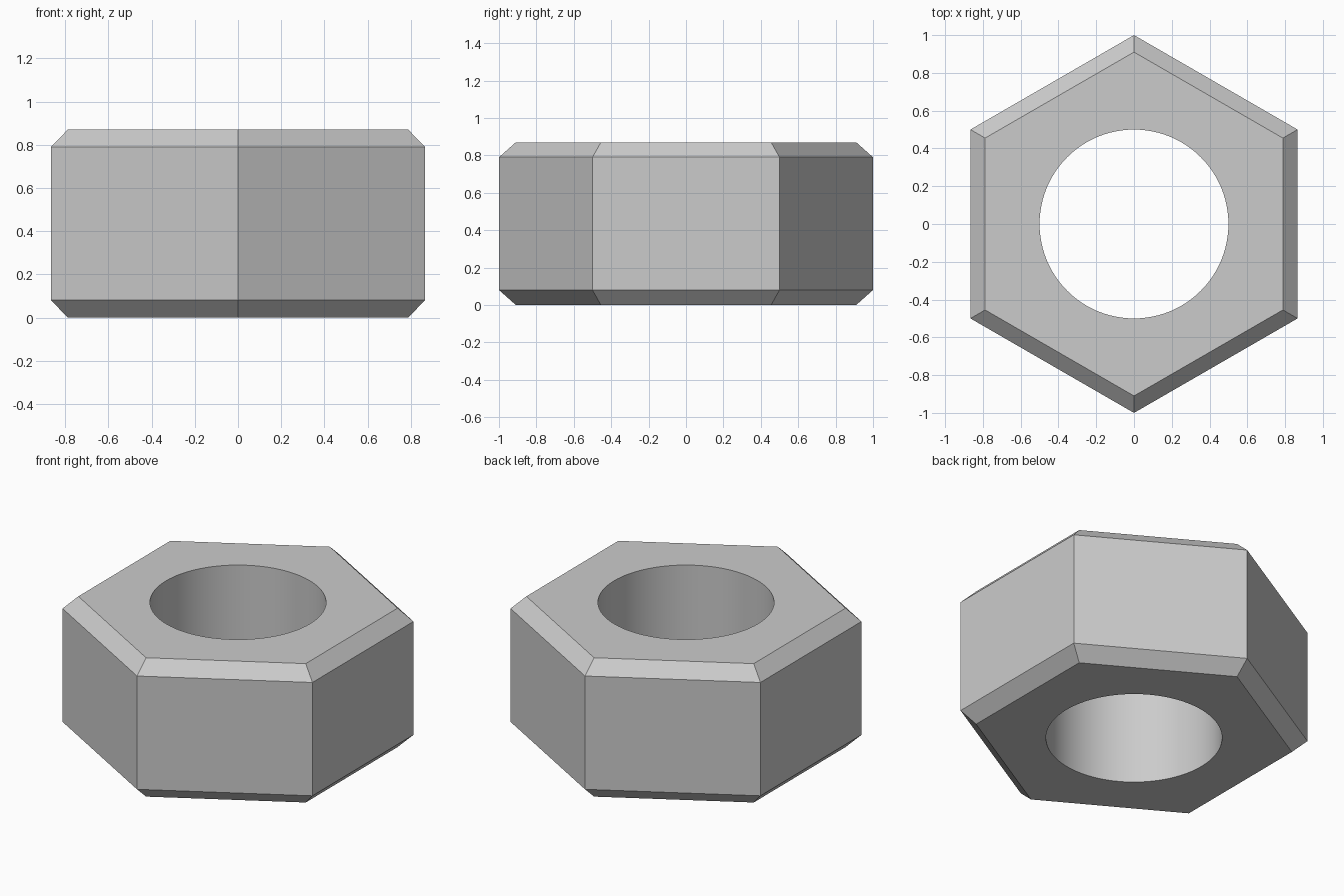
import bpy, bmesh
from math import sin, cos, pi, radians

if "Cube" in bpy.data.objects:
    bpy.data.objects.remove(bpy.data.objects["Cube"])

HEIGHT, BEVEL = 0.87, 0.08
OUTER, INNER_HEX, HOLE = 1.0, 0.91, 0.5
ARC = 16                      # hole segments per hexagon side

bm = bmesh.new()


def ring(radius, z, n):
    """Ring of vertices starting at the +y corner."""
    return [bm.verts.new((radius * cos(pi / 2 + 2 * pi * i / n),
                          radius * sin(pi / 2 + 2 * pi * i / n), z)) for i in range(n)]


def bridge(a, b):
    n = len(a)
    for i in range(n):
        j = (i + 1) % n
        bm.faces.new((a[i], a[j], b[j], b[i]))


# Hexagonal body with chamfered top and bottom rims
levels = [(INNER_HEX, 0), (OUTER, BEVEL), (OUTER, HEIGHT - BEVEL), (INNER_HEX, HEIGHT)]
hexes = [ring(r, z, 6) for r, z in levels]
for lower, upper in zip(hexes, hexes[1:]):
    bridge(lower, upper)

# Round through-hole
holes = [ring(HOLE, z, 6 * ARC) for z in (0, HEIGHT)]
bridge(holes[1], holes[0])

# Flat end faces, one sector per hexagon side
for outer, inner in ((hexes[0], holes[0]), (hexes[-1], holes[1])):
    for i in range(6):
        arc = [inner[(i * ARC + k) % (6 * ARC)] for k in range(ARC + 1)]
        bm.faces.new([outer[(i + 1) % 6], outer[i]] + arc)

bmesh.ops.recalc_face_normals(bm, faces=bm.faces)
mesh = bpy.data.meshes.new("hex_nut")
bm.to_mesh(mesh)
bm.free()

nut = bpy.data.objects.new("hex_nut", mesh)
bpy.context.collection.objects.link(nut)
bpy.context.view_layer.objects.active = nut
nut.select_set(True)
bpy.ops.object.shade_smooth_by_angle(angle=radians(20))
